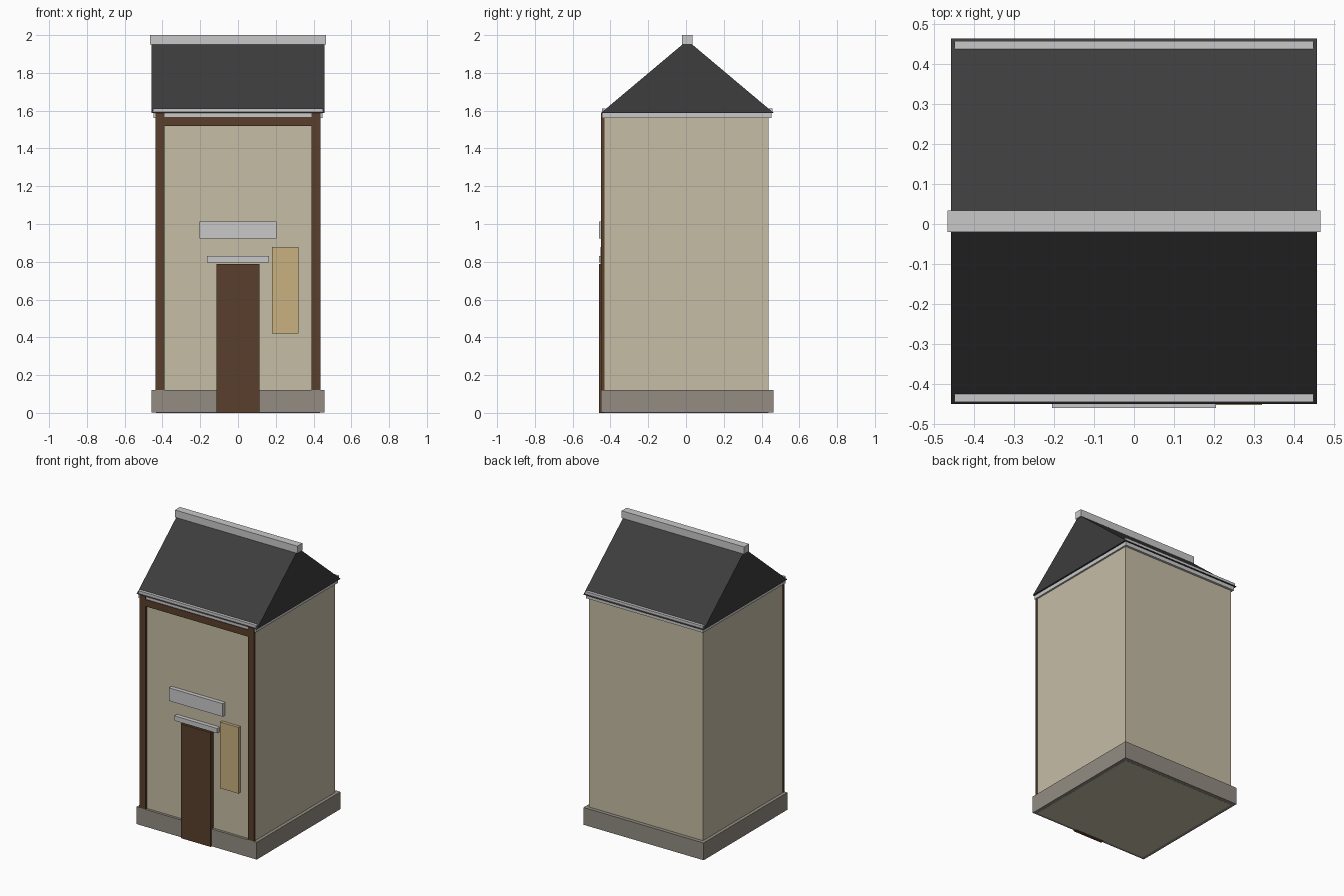
import bpy, bmesh

if "Cube" in bpy.data.objects:
    bpy.data.objects.remove(bpy.data.objects["Cube"])


def material(name, hex_code):
    """Flat colour from an sRGB hex code, stored as linear values."""
    def lin(c):
        c /= 255
        return c / 12.92 if c <= 0.04045 else ((c + 0.055) / 1.055) ** 2.4
    m = bpy.data.materials.new(name)
    m.diffuse_color = [lin(int(hex_code[i:i + 2], 16)) for i in (0, 2, 4)] + [1]
    m.use_nodes = True
    m.node_tree.nodes["Principled BSDF"].inputs["Base Color"].default_value = m.diffuse_color
    return m


STONE = material("grey stone", "938C82")
WALL = material("beige plaster", "C6BDA6")
WOOD = material("brown wood", "5A3F2C")
SLATE = material("dark slate", "3D3D3D")
TRIM = material("pale grey trim", "C9C9CA")
GLASS = material("tan window", "C8B180")


def prism(name, profile, x0, x1, mat):
    """Extrude a (y, z) outline along x."""
    bm = bmesh.new()
    face = bm.faces.new([bm.verts.new((x0, y, z)) for y, z in profile])
    out = bmesh.ops.extrude_face_region(bm, geom=[face])
    verts = [v for v in out["geom"] if isinstance(v, bmesh.types.BMVert)]
    bmesh.ops.translate(bm, verts=verts, vec=(x1 - x0, 0, 0))
    bmesh.ops.recalc_face_normals(bm, faces=bm.faces)
    mesh = bpy.data.meshes.new(name)
    bm.to_mesh(mesh)
    bm.free()
    mesh.materials.append(mat)
    obj = bpy.data.objects.new(name, mesh)
    bpy.context.collection.objects.link(obj)
    return obj


def box(name, x, y, z, mat):
    return prism(name, [(y[0], z[0]), (y[1], z[0]), (y[1], z[1]), (y[0], z[1])],
                 x[0], x[1], mat)


# Plinth and tower body
box("plinth", (-0.458, 0.458), (-0.45, 0.462), (0.001, 0.12), STONE)
box("walls", (-0.435, 0.435), (-0.432, 0.436), (0, 1.58), WALL)

# Timber frame on the front
for side, x in (("left", (-0.437, -0.39)), ("right", (0.39, 0.437))):
    box(side + "_post", x, (-0.45, -0.431), (0.1, 1.588), WOOD)
box("top_beam", (-0.39, 0.39), (-0.45, -0.431), (1.52, 1.567), WOOD)

# Door, lintel, sign board and window
box("door", (-0.114, 0.114), (-0.46, -0.43), (0, 0.787), WOOD)
box("lintel", (-0.163, 0.163), (-0.46, -0.43), (0.797, 0.83), TRIM)
box("sign_board", (-0.205, 0.205), (-0.46, -0.43), (0.922, 1.012), TRIM)
box("window", (0.18, 0.32), (-0.453, -0.43), (0.42, 0.877), GLASS)

# Eaves, gabled roof, gutters along the long edges and ridge cap
box("eaves", (-0.447, 0.447), (-0.445, 0.452), (1.562, 1.59), TRIM)
prism("roof", [(-0.45, 1.588), (0.464, 1.588), (0.007, 1.972)], -0.458, 0.458, SLATE)
for side, y in (("front", (-0.445, -0.425)), ("back", (0.438, 0.458))):
    box(side + "_gutter", (-0.449, 0.449), y, (1.591, 1.611), TRIM)
box("ridge_cap", (-0.467, 0.467), (-0.02, 0.034), (1.95, 2.0), TRIM)
